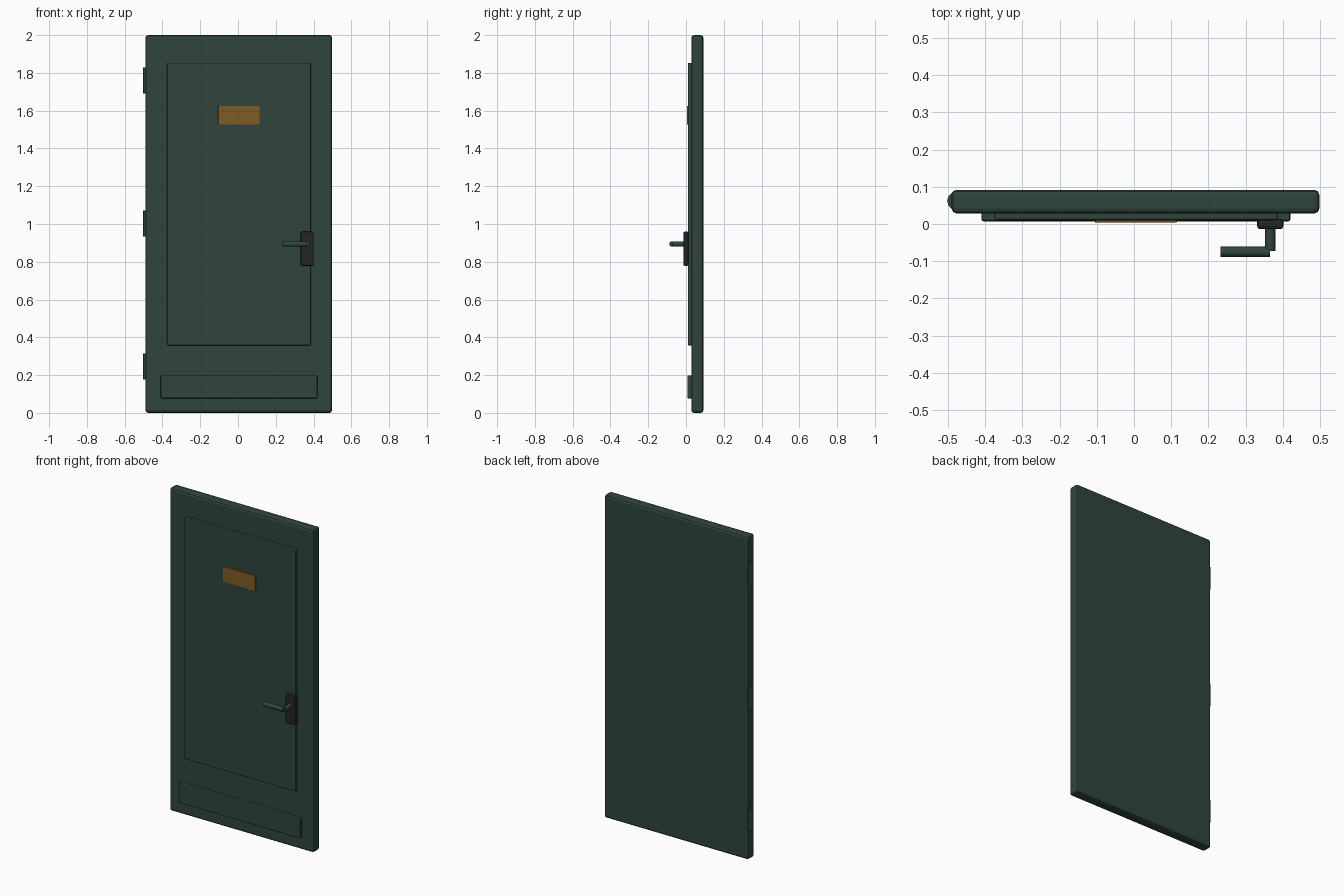
import bpy, math

if "Cube" in bpy.data.objects:
    bpy.data.objects.remove(bpy.data.objects["Cube"])


def material(name, rgb):
    m = bpy.data.materials.new(name)
    m.diffuse_color = (*rgb, 1)
    m.use_nodes = True
    m.node_tree.nodes["Principled BSDF"].inputs["Base Color"].default_value = m.diffuse_color
    return m


green = material("dark green paint", (0.029, 0.059, 0.047))
black = material("black metal", (0.017, 0.018, 0.019))
brass = material("dull brass", (0.21, 0.105, 0.017))


def box(name, x, y, z, mat, bevel=0.0, segments=1):
    """Box from (min, max) ranges, with bevelled edges."""
    bpy.ops.mesh.primitive_cube_add(size=1, location=[sum(r) / 2 for r in (x, y, z)])
    ob = bpy.context.object
    ob.name = name
    ob.scale = [r[1] - r[0] for r in (x, y, z)]
    bpy.ops.object.transform_apply(location=False, rotation=False, scale=True)
    ob.data.materials.append(mat)
    if bevel:
        mod = ob.modifiers.new("bevel", "BEVEL")
        mod.width = bevel
        mod.segments = segments
    return ob


def rod(name, centre, length, radius, mat, rotation=(0, 0, 0), sides=12):
    bpy.ops.mesh.primitive_cylinder_add(vertices=sides, radius=radius, depth=length,
                                        location=centre, rotation=rotation)
    ob = bpy.context.object
    ob.name = name
    ob.data.materials.append(mat)
    bpy.ops.object.shade_smooth_by_angle(angle=math.radians(40))
    return ob


# Door slab and raised panels
box("door_slab", (-0.49, 0.498), (0.028, 0.092), (0.0, 2.0), green, 0.014, 2)
box("upper_panel", (-0.375, 0.386), (0.01, 0.04), (0.357, 1.853), green, 0.006, 2)
box("kick_panel", (-0.41, 0.42), (0.007, 0.04), (0.077, 0.199), green, 0.006, 2)

# Blank brass plate
box("brass_plate", (-0.105, 0.115), (0.004, 0.0125), (1.527, 1.625), brass, 0.001)

# Handle: backplate, spindle and lever
box("handle_backplate", (0.331, 0.401), (-0.014, 0.014), (0.778, 0.96), black, 0.008, 2)
rod("handle_spindle", (0.366, -0.036, 0.894), 0.074, 0.014, green, (math.pi / 2, 0, 0))
rod("handle_lever", (0.299, -0.075, 0.894), 0.134, 0.014, green, (0, math.pi / 2, 0))

# Hinge barrels on the left edge
for i, z in enumerate((0.246, 1.003, 1.76)):
    rod(f"hinge_{i + 1}", (-0.477, 0.062, z), 0.139, 0.025, green)
